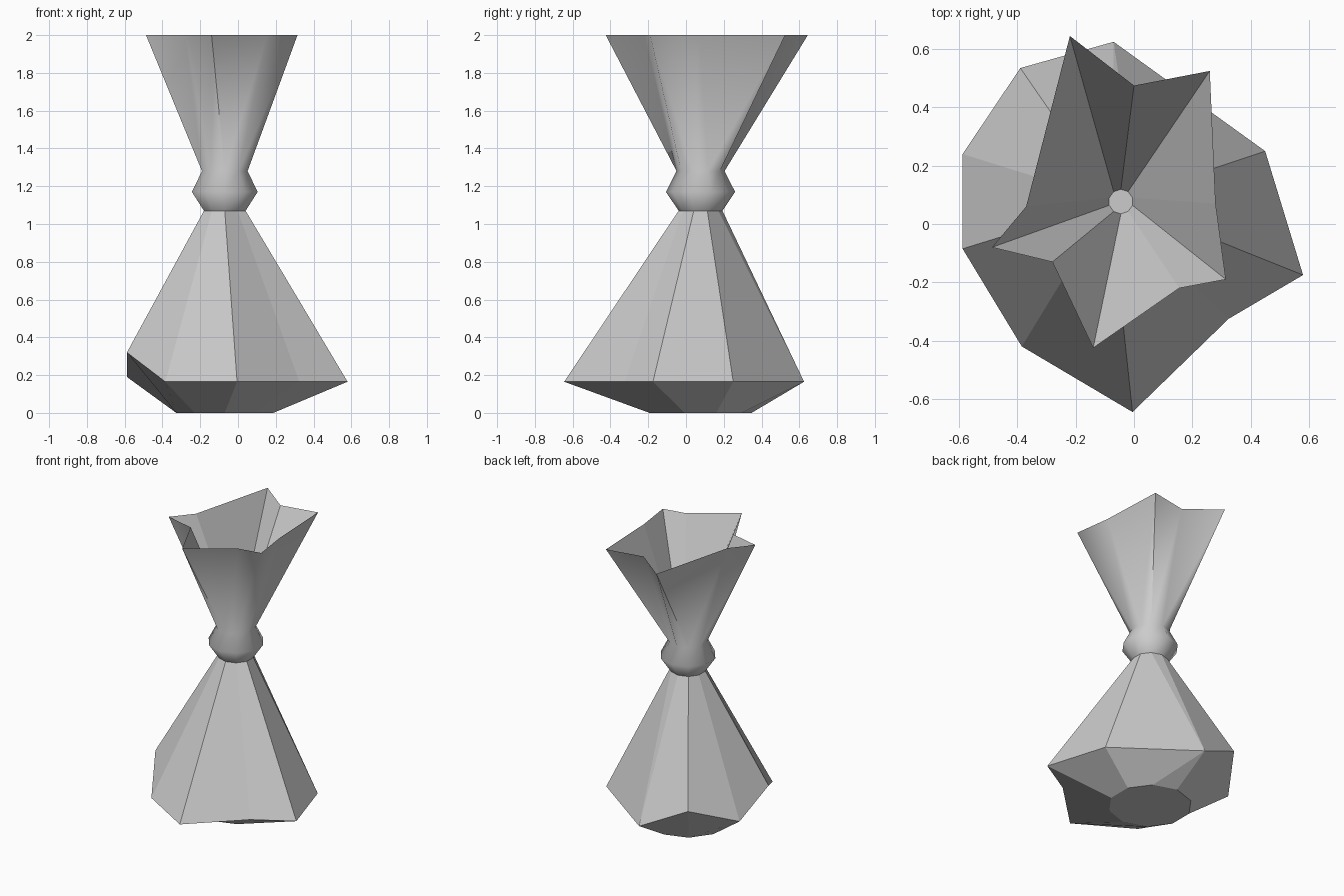
import bpy, bmesh, math

if "Cube" in bpy.data.objects:
    bpy.data.objects.remove(bpy.data.objects["Cube"])

CX, CY, N = -0.07, 0.077, 10


def ring(r, z, cx=CX, cy=CY):
    """Regular ten-sided ring whose corners line up with every other ring."""
    pts = []
    for k in range(N):
        a = math.radians(18 + 36 * k)
        pts.append((cx + r * math.cos(a), cy + r * math.sin(a), z))
    return pts


def loft(name, rings, cap_start=False, cap_end=False, smooth=None):
    """Skin a stack of ten-point rings into one object."""
    bm = bmesh.new()
    rows = [[bm.verts.new(p) for p in r] for r in rings]
    for a, b in zip(rows, rows[1:]):
        for i in range(N):
            j = (i + 1) % N
            bm.faces.new((a[i], a[j], b[j], b[i]))
    if cap_start:
        bm.faces.new(rows[0][::-1])
    if cap_end:
        bm.faces.new(rows[-1])
    bmesh.ops.remove_doubles(bm, verts=bm.verts, dist=0.0005)
    me = bpy.data.meshes.new(name)
    bm.to_mesh(me)
    bm.free()
    ob = bpy.data.objects.new(name, me)
    bpy.context.collection.objects.link(ob)
    if smooth:
        bpy.ops.object.select_all(action='DESELECT')
        ob.select_set(True)
        bpy.context.view_layer.objects.active = ob
        bpy.ops.object.shade_smooth_by_angle(angle=math.radians(smooth))
    return ob


# Uneven widest ring of the sack (two corners meet at the back)
belly = [(0.45, 0.25, 0.165), (-0.07, 0.625, 0.165), (-0.07, 0.625, 0.165),
         (-0.39, 0.535, 0.32), (-0.588, 0.24, 0.19), (-0.588, -0.085, 0.32),
         (-0.385, -0.42, 0.165), (-0.005, -0.645, 0.165),
         (0.325, -0.325, 0.165), (0.58, -0.175, 0.165)]

# Ragged star-shaped mouth
mouth = [(x, y, 2.0) for x, y in (
    (0.28, 0.07), (0.26, 0.525), (0.0, 0.475), (-0.22, 0.645), (-0.37, 0.06),
    (-0.487, -0.08), (-0.28, -0.13), (-0.14, -0.425), (0.155, -0.22),
    (0.315, -0.19))]

# Faceted sack body with flat base
loft("sack_body", [ring(0.27, 0), belly, ring(0.116, 1.07)], cap_start=True)

# Round tie and flared outside of the gathered top
loft("tie_and_flare", [ring(0.116, 1.07), ring(0.183, 1.17),
                       ring(0.127, 1.28), mouth], smooth=80)

# Inside of the flare, narrowing to a small floor
inside = loft("flare_inside", [mouth, ring(0.042, 1.28, -0.045, 0.077)],
              cap_end=True)
